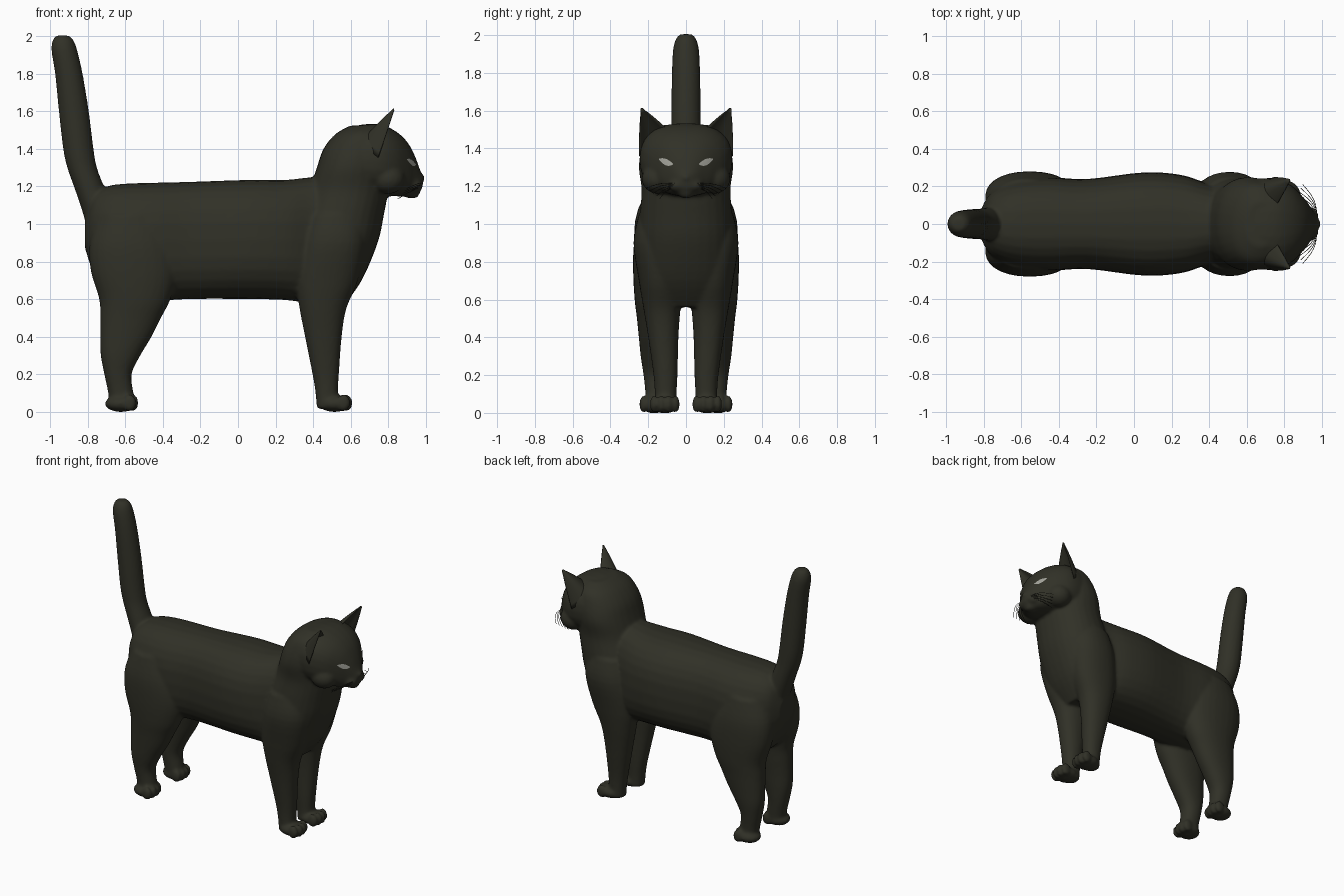
import bpy, bmesh, math
from mathutils import Vector, Matrix
from mathutils.bvhtree import BVHTree

if "Cube" in bpy.data.objects:
    bpy.data.objects.remove(bpy.data.objects["Cube"])


def material(name, rgb):
    m = bpy.data.materials.new(name)
    m.diffuse_color = (*rgb, 1)
    m.use_nodes = True
    m.node_tree.nodes["Principled BSDF"].inputs["Base Color"].default_value = m.diffuse_color
    return m


FUR = material("dark_fur", (0.030, 0.030, 0.020))
EYE = material("pale_eye", (0.36, 0.36, 0.32))


def make_object(name, bm, mat):
    bmesh.ops.recalc_face_normals(bm, faces=bm.faces)
    for f in bm.faces:
        f.smooth = True
    me = bpy.data.meshes.new(name)
    bm.to_mesh(me)
    bm.free()
    me.materials.append(mat)
    ob = bpy.data.objects.new(name, me)
    bpy.context.collection.objects.link(ob)
    return ob


def skin(bm, rings):
    """Bridge point rings into a closed shell."""
    vs = [[bm.verts.new(p) for p in r] for r in rings]
    n = len(vs[0])
    for a, b in zip(vs, vs[1:]):
        for i in range(n):
            j = (i + 1) % n
            bm.faces.new((a[i], a[j], b[j], b[i]))
    bm.faces.new(vs[0][::-1])
    bm.faces.new(vs[-1])


def refine(rows, steps=4):
    """Catmull-Rom interpolation of section rows."""
    out = []
    for i in range(len(rows) - 1):
        q = [rows[max(i - 1, 0)], rows[i], rows[i + 1], rows[min(i + 2, len(rows) - 1)]]
        for k in range(steps):
            t = k / steps
            out.append([0.5 * (2 * b + (c - a) * t + (2 * a - 5 * b + 4 * c - d) * t * t
                               + (3 * b - a - 3 * c + d) * t ** 3) for a, b, c, d in zip(*q)])
    return out + [list(rows[-1])]


def loft(bm, axis, rows, side=1, power=2.2, n=28):
    """Rows are (position, low, high, y half) or (position, low, high, y inner, y outer)."""
    rows = [r if len(r) == 5 else (*r[:3], -r[3], r[3]) for r in rows]
    rings = []
    for t, a, b, y0, y1 in refine(rows):
        ring = []
        for i in range(n):
            w = 2 * math.pi * i / n
            c, s = (math.copysign(abs(v) ** (2 / power), v) for v in (math.cos(w), math.sin(w)))
            u = (a + b) / 2 + (b - a) / 2 * c
            y = side * ((y0 + y1) / 2 + (y1 - y0) / 2 * s)
            ring.append((u, y, t) if axis == 'z' else (t, y, u))
        rings.append(ring)
    skin(bm, rings)


def blob(bm, pos, size):
    bmesh.ops.create_uvsphere(bm, u_segments=20, v_segments=12, radius=1,
                              matrix=Matrix.Translation(pos) @ Matrix.Diagonal((*size, 1)))


body = bmesh.new()

# torso
loft(body, 'x', [(-.815, .87, 1.03, .08), (-.77, .74, 1.15, .16), (-.70, .64, 1.20, .21),
                 (-.60, .60, 1.215, .24), (-.45, .59, 1.22, .25), (-.25, .60, 1.225, .24),
                 (.05, .60, 1.235, .275), (.25, .595, 1.235, .262), (.40, .58, 1.25, .215),
                 (.55, .62, 1.25, .19), (.65, .75, 1.20, .15)], power=2.5)

# chest and neck
loft(body, 'z', [(.56, .37, .56, .17), (.70, .31, .66, .235), (.90, .30, .745, .25),
                 (1.05, .33, .778, .245), (1.18, .38, .80, .235), (1.30, .42, .80, .25),
                 (1.40, .455, .82, .235), (1.48, .52, .80, .20), (1.525, .60, .75, .12)])

# head and face
loft(body, 'x', [(.56, 1.18, 1.50, .21), (.66, 1.155, 1.53, .24), (.76, 1.15, 1.53, .242),
                 (.84, 1.148, 1.495, .205), (.90, 1.145, 1.44, .145), (.94, 1.15, 1.37, .09),
                 (.97, 1.17, 1.29, .05), (.985, 1.20, 1.26, .03)], power=2.4)
blob(body, (.975, 0, 1.245), (.022, .028, .02))
blob(body, (.925, 0, 1.165), (.045, .045, .03))

# tail
loft(body, 'z', [(1.0, -.81, -.65, .09), (1.1, -.84, -.68, .09), (1.2, -.875, -.715, .085),
                 (1.3, -.91, -.752, .08), (1.4, -.932, -.77, .08), (1.6, -.955, -.795, .078),
                 (1.8, -.975, -.828, .075), (1.93, -.995, -.858, .068),
                 (1.985, -.985, -.88, .05), (2.005, -.965, -.905, .03)], power=2)

for s in (1, -1):
    # cheeks and muzzle pads
    blob(body, (.80, s * .15, 1.24), (.09, .085, .08))
    blob(body, (.935, s * .042, 1.205), (.048, .05, .038))
    # front legs
    loft(body, 'z', [(.015, .42, .54, .05, .165), (.1, .413, .533, .05, .165),
                     (.2, .397, .538, .045, .172), (.4, .357, .553, .04, .20),
                     (.55, .328, .578, .03, .225), (.7, .31, .64, .02, .25),
                     (.9, .34, .68, .02, .278), (1.05, .38, .66, .02, .25)], s)
    # hind legs
    loft(body, 'z', [(.015, -.68, -.55, .10, .215), (.1, -.692, -.558, .095, .215),
                     (.2, -.713, -.567, .088, .225), (.3, -.732, -.52, .08, .24),
                     (.4, -.735, -.46, .07, .25), (.5, -.735, -.41, .055, .26),
                     (.6, -.74, -.36, .04, .272), (.75, -.785, -.32, .02, .28),
                     (.9, -.79, -.34, 0, .275), (1.05, -.74, -.40, 0, .24)], s)
    # paws with toes
    for px, py in ((.515, .112), (-.625, .168)):
        blob(body, (px, s * py, .042), (.085, .075, .044))
        for k in (-1.5, -.5, .5, 1.5):
            blob(body, (px + .066 - .012 * abs(k), s * (py + k * .038), .046),
                 (.036, .022, .046))

cat = make_object("cat_body", body, FUR)
rm = cat.modifiers.new("merge", 'REMESH')
rm.mode = 'VOXEL'
rm.voxel_size = 0.011
rm.use_smooth_shade = True
sm = cat.modifiers.new("soften", 'SMOOTH')
sm.factor = 0.5
sm.iterations = 5
bpy.context.view_layer.update()
surface = BVHTree.FromObject(cat, bpy.context.evaluated_depsgraph_get())


def on_face(y, z, lift):
    hit, nor, _, _ = surface.ray_cast(Vector((2, y, z)), Vector((-1, 0, 0)))
    if hit is None:
        return Vector((.88, y, z))
    return hit + (nor if nor.x > 0 else -nor) * lift


for s, tag in ((1, "left"), (-1, "right")):
    # ears: hollow crescent sections narrowing to the tip
    base, tip = Vector((.745, .165, 1.42)), Vector((.83, .236, 1.612))
    wide = Vector((0, .085, -.065))
    face = wide.cross(tip - base).normalized()
    rings = []
    for k in range(9):
        t = k / 8
        w = max((1 - t) ** .85, .05)
        c = base.lerp(tip, t)
        us = [-1 + i / 4 for i in range(9)]
        pts = [c + wide * u * w - face * .085 * w * (1 - u * u) for u in us]
        pts += [c + wide * u * w - face * (.055 * w * (1 - u * u) - .004) for u in us[::-1]]
        rings.append([(p.x, s * p.y, p.z) for p in pts])
    bm = bmesh.new()
    skin(bm, rings)
    make_object(tag + "_ear", bm, FUR)

    # eyes: thin slanted almond plates laid on the face
    bm = bmesh.new()
    rows = []
    for i in range(9):
        u = -1 + i / 4
        h = .019 * (1 - u * u) + .001
        yc, zc = .104 + .038 * u, 1.33 + .014 * u
        rows.append([bm.verts.new(on_face(s * yc, zc + h * v, .004)) for v in (-1, -.33, .33, .7)])
    for a, b in zip(rows, rows[1:]):
        for i in range(3):
            q = (a[i], b[i], b[i + 1], a[i + 1])
            bm.faces.new(q if s > 0 else q[::-1])
    make_object(tag + "_eye", bm, EYE)

    # whiskers
    cu = bpy.data.curves.new(tag + "_whiskers", 'CURVE')
    cu.dimensions = '3D'
    cu.bevel_depth = .0016
    cu.bevel_resolution = 0
    cu.materials.append(FUR)
    for k in range(5):
        y, z = .055 + .006 * k, 1.215 - .008 * k
        start = on_face(s * y, z, -.003)
        end = Vector((.90 - .012 * k, s * (.21 - .018 * k), 1.19 - .014 * k))
        sp = cu.splines.new('POLY')
        sp.points.add(6)
        for i, p in enumerate(sp.points):
            t = i / 6
            q = start.lerp(end, t) + Vector((.02, 0, .012)) * math.sin(math.pi * t)
            p.co = (*q, 1)
    bpy.context.collection.objects.link(bpy.data.objects.new(tag + "_whiskers", cu))
